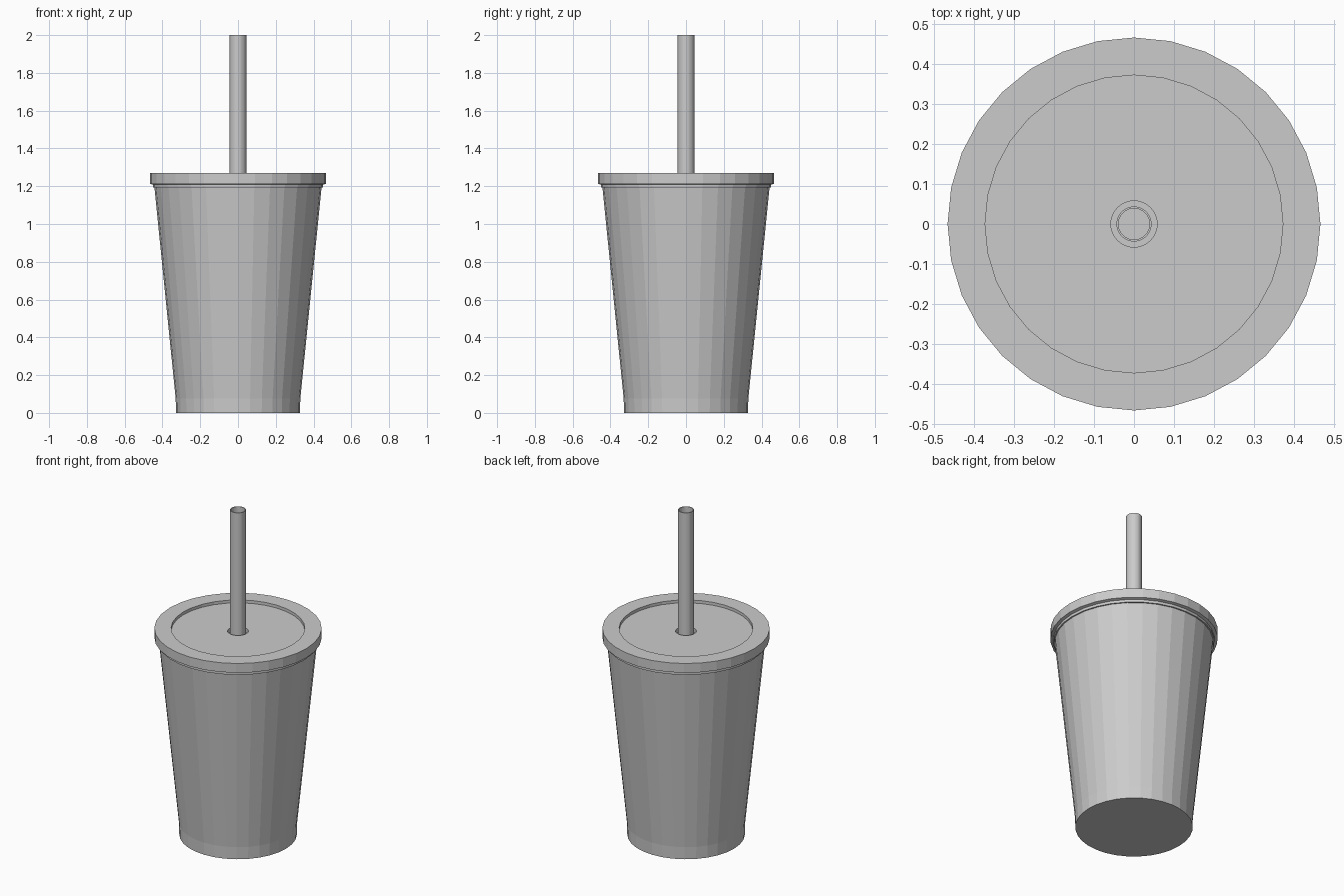
import bpy
import bmesh
from math import sin, cos, pi

cube = bpy.data.objects.get("Cube")
if cube:
    bpy.data.objects.remove(cube, do_unlink=True)

SIDES = 32


def make_material(name, colour):
    mat = bpy.data.materials.new(name)
    mat.use_nodes = True
    mat.diffuse_color = colour
    mat.node_tree.nodes["Principled BSDF"].inputs["Base Color"].default_value = colour
    return mat


def lathe(name, profile, mat, closed=False):
    """Turn a (radius, height) profile around z; a zero radius makes a centre point."""
    bm = bmesh.new()
    rings = []
    for r, z in profile:
        count = SIDES if r > 0 else 1
        rings.append([bm.verts.new((r * cos(2 * pi * i / SIDES), r * sin(2 * pi * i / SIDES), z))
                      for i in range(count)])
    pairs = list(zip(rings, rings[1:]))
    if closed:
        pairs.append((rings[-1], rings[0]))
    for a, b in pairs:
        for i in range(SIDES):
            j = (i + 1) % SIDES
            corners = [a[i % len(a)], a[j % len(a)], b[j % len(b)], b[i % len(b)]]
            bm.faces.new(list(dict.fromkeys(corners)))
    bmesh.ops.recalc_face_normals(bm, faces=bm.faces)
    mesh = bpy.data.meshes.new(name)
    bm.to_mesh(mesh)
    bm.free()
    mesh.materials.append(mat)
    obj = bpy.data.objects.new(name, mesh)
    bpy.context.collection.objects.link(obj)
    return obj


grey = make_material("plain_grey", (0.6, 0.6, 0.6, 1))

# Tapered cup with a straight foot and a hollow inside
lathe("cup", [(0, 0), (0.328, 0), (0.33, 0.075), (0.442, 1.19), (0.442, 1.21),
              (0.425, 1.21), (0.425, 1.19), (0.312, 0.075), (0.31, 0.02), (0, 0.02)], grey)

# Lid with a shallow recess, a straw hole and a chamfered lower lip
lathe("lid", [(0.058, 1.252), (0.373, 1.252), (0.373, 1.27), (0.467, 1.27),
              (0.467, 1.213), (0.45, 1.208), (0.45, 1.192), (0.42, 1.192),
              (0.42, 1.225), (0.058, 1.225)], grey, closed=True)

# Open drinking straw
lathe("straw", [(0.044, 0.03), (0.044, 2), (0.039, 2), (0.039, 0.03)], grey, closed=True)
